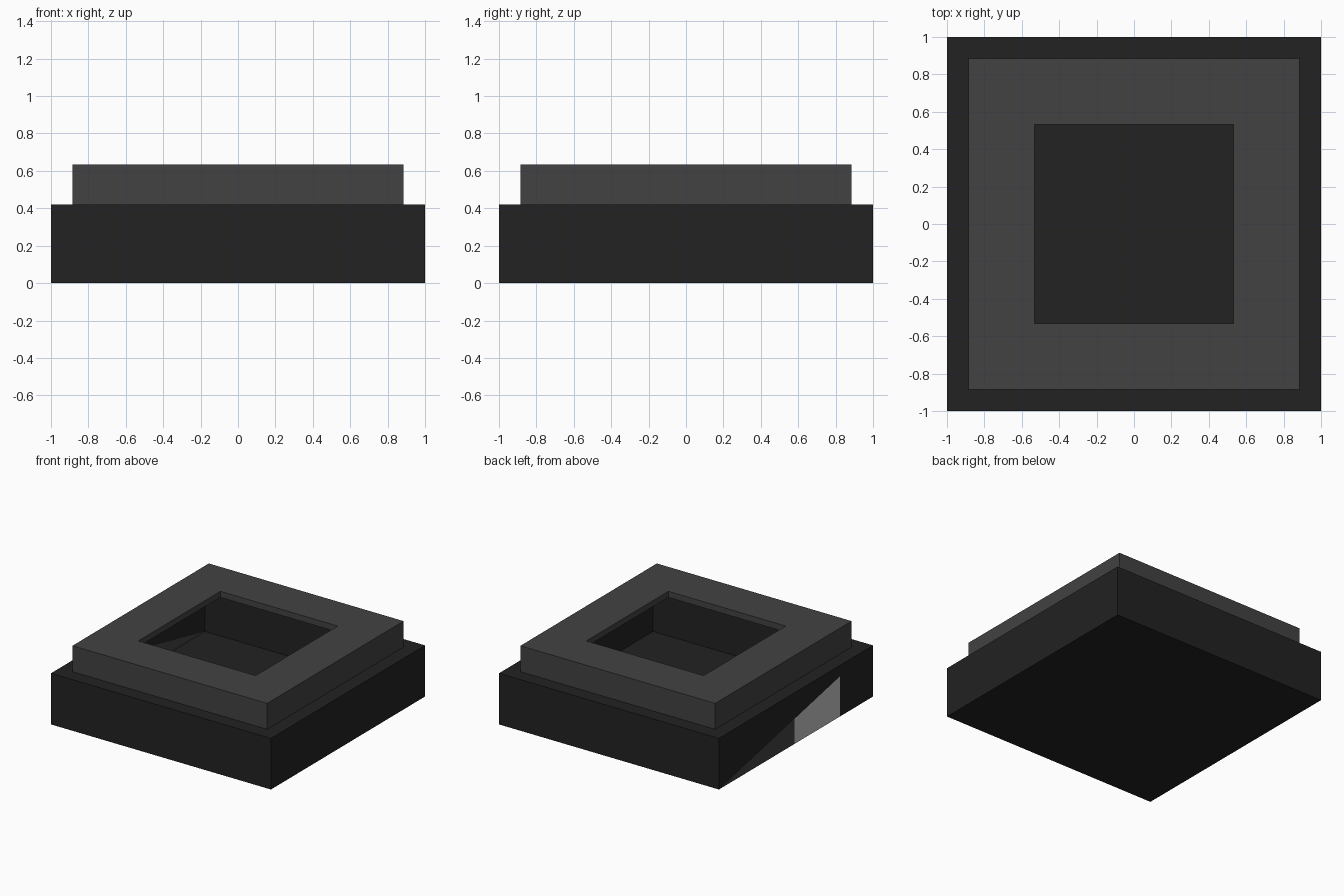
import bpy, bmesh

if "Cube" in bpy.data.objects:
    bpy.data.objects.remove(bpy.data.objects["Cube"])


def material(name, rgb):
    m = bpy.data.materials.new(name)
    m.diffuse_color = (*rgb, 1)
    m.use_nodes = True
    m.node_tree.nodes["Principled BSDF"].inputs["Base Color"].default_value = m.diffuse_color
    return m


black = material("soft_black", (0.016, 0.016, 0.016))
grey = material("dark_grey", (0.0545, 0.0545, 0.0545))
light = material("light_grey", (0.56, 0.56, 0.56))


def finish(bm, name, mats):
    mesh = bpy.data.meshes.new(name)
    bm.to_mesh(mesh)
    bm.free()
    for m in mats:
        mesh.materials.append(m)
    obj = bpy.data.objects.new(name, mesh)
    bpy.context.collection.objects.link(obj)


def ring(bm, half, z):
    """Square loop of vertices, counter-clockwise from front left."""
    return [bm.verts.new((sx * half, sy * half, z))
            for sx, sy in ((-1, -1), (1, -1), (1, 1), (-1, 1))]


def bridge(bm, low, high, sides=range(4)):
    for i in sides:
        j = (i + 1) % 4
        bm.faces.new((low[i], low[j], high[j], high[i]))


H = 0.42      # base height
TOP = 0.633   # rim top
RIM = 0.885   # rim outer half width
HOLE = 0.533  # opening half width

# Base: thin-walled open tray with a narrow ledge around the top
bm = bmesh.new()
floor, wall, ledge = ring(bm, 1, 0), ring(bm, 1, H), ring(bm, RIM, H)
bm.faces.new(floor[::-1])
bridge(bm, floor, wall, range(3))
bridge(bm, wall, ledge)

# Left wall: cut along its diagonal, lower half split into coloured panels
cuts = (0.02, -0.57)
lo = [floor[3]] + [bm.verts.new((-1, y, 0)) for y in cuts] + [floor[0]]
hi = [floor[3]] + [bm.verts.new((-1, y, H * (1 - y) / 2)) for y in cuts] + [wall[0]]
bm.faces.new([wall[3]] + hi)
for i, colour in enumerate((1, 2, 0)):
    corners = [lo[i], lo[i + 1], hi[i + 1], hi[i]]
    face = bm.faces.new(list(dict.fromkeys(corners)))
    face.material_index = colour
finish(bm, "base_tray", (black, grey, light))

# Rim: raised square frame with a short lip turned down inside the opening
bm = bmesh.new()
loops = [ring(bm, h, z) for h, z in
         ((RIM, H), (RIM, TOP), (HOLE, TOP), (HOLE, TOP - 0.05))]
for a, b in zip(loops, loops[1:]):
    bridge(bm, a, b)
finish(bm, "raised_rim", (grey,))
